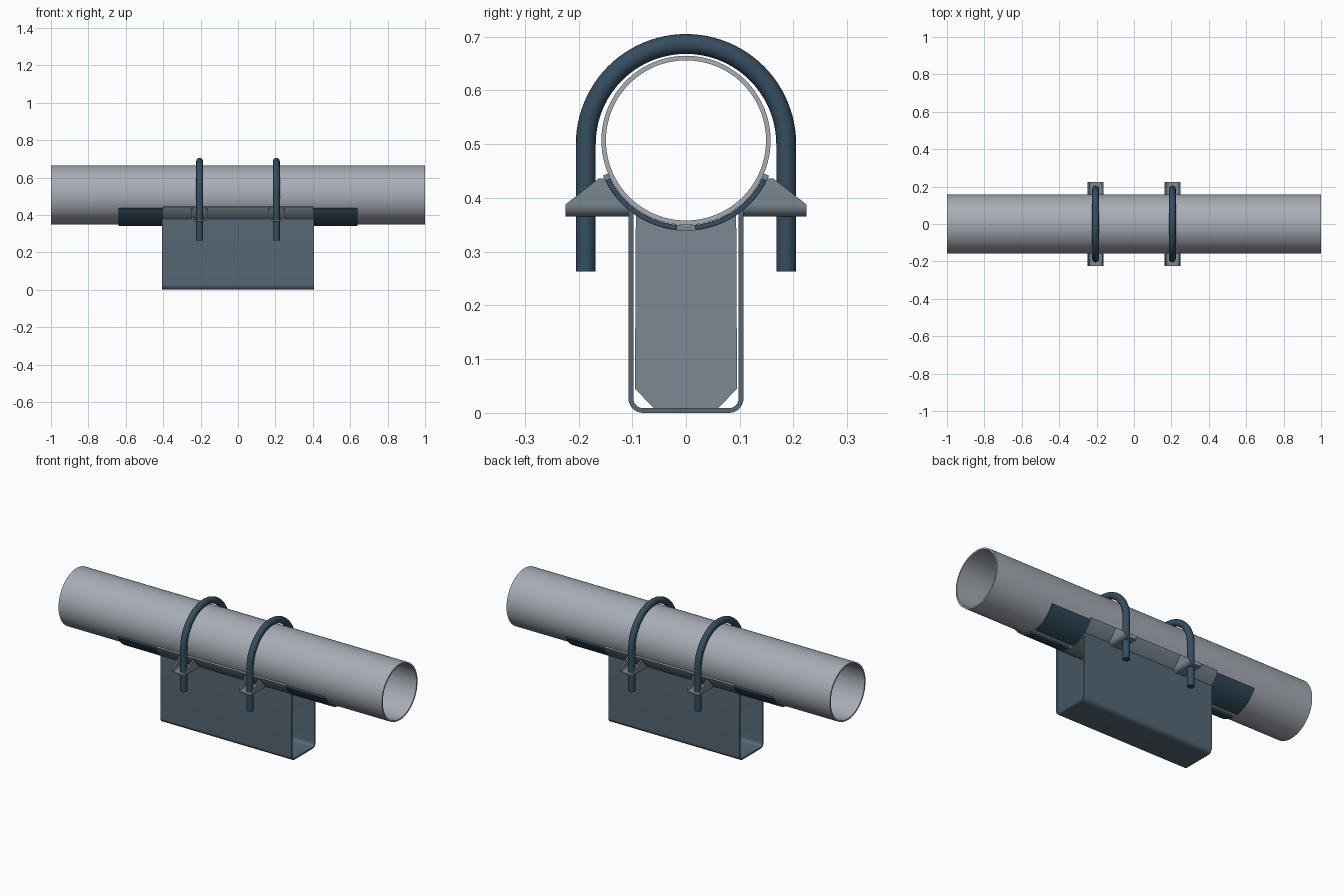
import bpy, bmesh
from math import sin, cos, pi, radians
from mathutils import Vector

if "Cube" in bpy.data.objects:
    bpy.data.objects.remove(bpy.data.objects["Cube"])

CZ = 0.507      # pipe axis height
BOLT_X = 0.205  # U-bolt stations


def material(name, rgb):
    m = bpy.data.materials.new(name)
    m.diffuse_color = (*rgb, 1)
    m.use_nodes = True
    m.node_tree.nodes["Principled BSDF"].inputs["Base Color"].default_value = m.diffuse_color
    return m


PIPE = material("pipe_grey", (0.39, 0.42, 0.47))
STEEL = material("plate_grey", (0.20, 0.25, 0.29))
BLUE = material("channel_blue", (0.095, 0.14, 0.18))
DARK = material("dark_blue", (0.035, 0.075, 0.115))


def finish(bm, name, mat):
    bmesh.ops.recalc_face_normals(bm, faces=bm.faces)
    me = bpy.data.meshes.new(name)
    bm.to_mesh(me)
    bm.free()
    ob = bpy.data.objects.new(name, me)
    bpy.context.collection.objects.link(ob)
    me.materials.append(mat)
    smooth(ob)
    return ob


def smooth(ob):
    bpy.ops.object.select_all(action='DESELECT')
    ob.select_set(True)
    bpy.context.view_layer.objects.active = ob
    bpy.ops.object.shade_smooth_by_angle(angle=radians(32))


def arc(r, a0, a1, n, cy=0.0, cz=CZ):
    """Arc points; angle is measured from straight down toward +."""
    return [(cy + r * sin(a0 + (a1 - a0) * i / n),
             cz - r * cos(a0 + (a1 - a0) * i / n)) for i in range(n + 1)]


def band(inner, outer, place, d0, d1, closed=False):
    """Sheet between two matching outlines, extruded from d0 to d1."""
    bm = bmesh.new()
    rows = [[bm.verts.new(place(d, *p)) for p in path]
            for d, path in ((d0, inner), (d0, outer), (d1, outer), (d1, inner))]
    n = len(inner)
    for i in range(n if closed else n - 1):
        j = (i + 1) % n
        for k in range(4):
            a, b = rows[k], rows[(k + 1) % 4]
            bm.faces.new((a[i], a[j], b[j], b[i]))
    if not closed:
        for i in (0, n - 1):
            bm.faces.new([r[i] for r in rows])
    return bm


def along_x(d, p, q):
    return (d, p, q)


def u_path(half, bottom, top, r, inset):
    """U outline with rounded bottom corners, offset inward by inset."""
    h, rr = half - inset, r - inset
    c, z = half - r, bottom + r
    return ([(-h, top)] + arc(rr, -pi / 2, 0, 8, -c, z)
            + arc(rr, 0, pi / 2, 8, c, z) + [(h, top)])


# Pipe
full = 2 * pi
finish(band(arc(0.149, 0, full, 96)[:-1], arc(0.1575, 0, full, 96)[:-1],
            along_x, -1, 1, True), "pipe", PIPE)

# Curved saddle and the two longer wear pads
s = radians(67)
finish(band(arc(0.158, -s, s, 48), arc(0.168, -s, s, 48), along_x, -0.4, 0.4),
       "saddle", STEEL)
for side, label in ((-1, "front"), (1, "back")):
    a0, a1 = side * radians(6), side * radians(63.5)
    finish(band(arc(0.1583, a0, a1, 24), arc(0.1672, a0, a1, 24),
                along_x, -0.64, 0.64), "wear_pad_" + label, DARK)

# U-shaped base channel
finish(band(u_path(0.107, 0, 0.377, 0.027, 0.009), u_path(0.107, 0, 0.377, 0.027, 0),
            along_x, -0.405, 0.405), "base_channel", BLUE)

for sx, end in ((-1, "left"), (1, "right")):
    x = sx * BOLT_X
    # Stiffener plate inside the channel, top hugging the saddle
    ang = radians(34)
    outline = arc(0.167, -ang, ang, 20) + [(0.095, 0.045), (0.06, 0.009),
                                           (-0.06, 0.009), (-0.095, 0.045)]
    bm = bmesh.new()
    f = bm.faces.new([bm.verts.new((x - 0.006, *p)) for p in outline])
    new = bmesh.ops.extrude_face_region(bm, geom=[f])["geom"]
    bmesh.ops.translate(bm, vec=(0.012, 0, 0),
                        verts=[v for v in new if isinstance(v, bmesh.types.BMVert)])
    finish(bm, "stiffener_" + end, STEEL)

    # Bolt lugs: bent U section, trimmed by a slope and against the saddle
    for sy, side in ((-1, "front"), (1, "back")):
        bm = band(u_path(0.043, 0.365, 0.436, 0.022, 0.008),
                  u_path(0.043, 0.365, 0.436, 0.022, 0),
                  lambda d, p, q: (x + p, sy * d, q), 0.103, 0.224)
        for co, no in (((0, sy * 0.163, 0.436), (0, sy * 0.048, 0.061)),
                       ((0, sy * 0.105, 0.374), (0, -sy * 0.066, 0.048))):
            cut = bmesh.ops.bisect_plane(
                bm, geom=bm.verts[:] + bm.edges[:] + bm.faces[:], dist=1e-6,
                plane_co=Vector(co), plane_no=Vector(no).normalized(), clear_outer=True)
            edges = [e for e in bm.edges if e.is_boundary]
            bmesh.ops.triangle_fill(bm, use_beauty=True, edges=edges)
        finish(bm, f"bolt_lug_{end}_{side}", STEEL)

    # U-bolt swept from a round section
    path = [(-0.1865, 0.263)] + arc(0.1865, -pi / 2, -3 * pi / 2, 48, 0, 0.5)
    path += [(0.1865, 0.263)]
    cu = bpy.data.curves.new("u_bolt_" + end, 'CURVE')
    cu.dimensions = '3D'
    cu.bevel_depth = 0.0185
    cu.bevel_resolution = 6
    cu.use_fill_caps = True
    sp = cu.splines.new('POLY')
    sp.points.add(len(path) - 1)
    for pt, (y, z) in zip(sp.points, path):
        pt.co = (x, y, z, 1)
    cu.materials.append(DARK)
    ob = bpy.data.objects.new("u_bolt_" + end, cu)
    bpy.context.collection.objects.link(ob)
    bpy.ops.object.select_all(action='DESELECT')
    ob.select_set(True)
    bpy.context.view_layer.objects.active = ob
    bpy.ops.object.convert(target='MESH')
    smooth(bpy.context.view_layer.objects.active)
